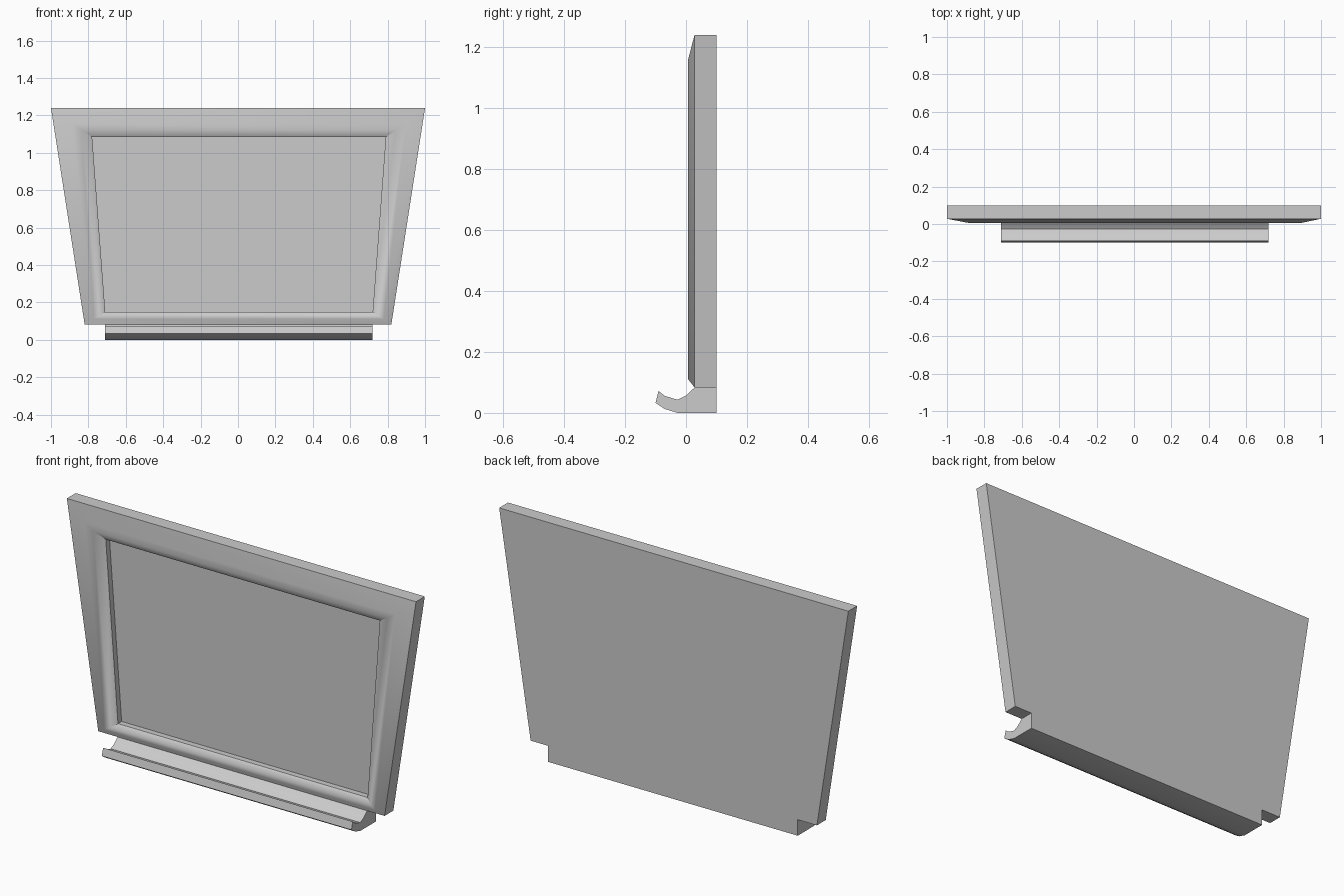
import bpy, bmesh, math

if "Cube" in bpy.data.objects:
    bpy.data.objects.remove(bpy.data.objects["Cube"])


def finish(name, bm, angle):
    bmesh.ops.recalc_face_normals(bm, faces=bm.faces[:])
    me = bpy.data.meshes.new(name)
    bm.to_mesh(me)
    bm.free()
    ob = bpy.data.objects.new(name, me)
    bpy.context.collection.objects.link(ob)
    bpy.ops.object.select_all(action='DESELECT')
    ob.select_set(True)
    bpy.context.view_layer.objects.active = ob
    bpy.ops.object.shade_smooth_by_angle(angle=math.radians(angle))
    return ob


# Board with raised frame: nested trapezoid loops
# (centre x, top half width, top z, bottom half width, bottom z, y)
loops = [
    (0.0, 1.0, 1.24, 0.82, 0.083, 0.10),       # back
    (0.0, 1.0, 1.24, 0.82, 0.083, 0.028),      # outer front edge
    (0.005, 0.89, 1.155, 0.775, 0.112, 0.006), # frame ridge
    (0.005, 0.84, 1.12, 0.745, 0.128, 0.012),  # inner slope
    (0.005, 0.785, 1.085, 0.715, 0.15, 0.032), # inner lip
    (0.005, 0.785, 1.085, 0.715, 0.15, 0.062), # recessed panel
]
bm = bmesh.new()
rings = [[bm.verts.new(p) for p in ((cx - tw, y, tz), (cx + tw, y, tz),
                                    (cx + bw, y, bz), (cx - bw, y, bz))]
         for cx, tw, tz, bw, bz, y in loops]
bm.faces.new(rings[0])
bm.faces.new(rings[-1])
for a, b in zip(rings, rings[1:]):
    for i in range(4):
        j = (i + 1) % 4
        bm.faces.new((a[i], a[j], b[j], b[i]))
finish("framed_board", bm, 40)

# Curved tray along the bottom: extruded profile (y, z)
profile = [(0.10, 0), (-0.028, 0), (-0.07, 0.013), (-0.10, 0.033),
           (-0.09, 0.072), (-0.07, 0.056), (-0.028, 0.043), (0.0, 0.057),
           (0.028, 0.083), (0.10, 0.083)]
bm = bmesh.new()
end = bm.faces.new([bm.verts.new((-0.71, y, z)) for y, z in profile])
ext = bmesh.ops.extrude_face_region(bm, geom=[end], use_keep_orig=True)
bmesh.ops.translate(bm, vec=(1.43, 0, 0),
                    verts=[v for v in ext["geom"] if isinstance(v, bmesh.types.BMVert)])
finish("bottom_tray", bm, 40)
